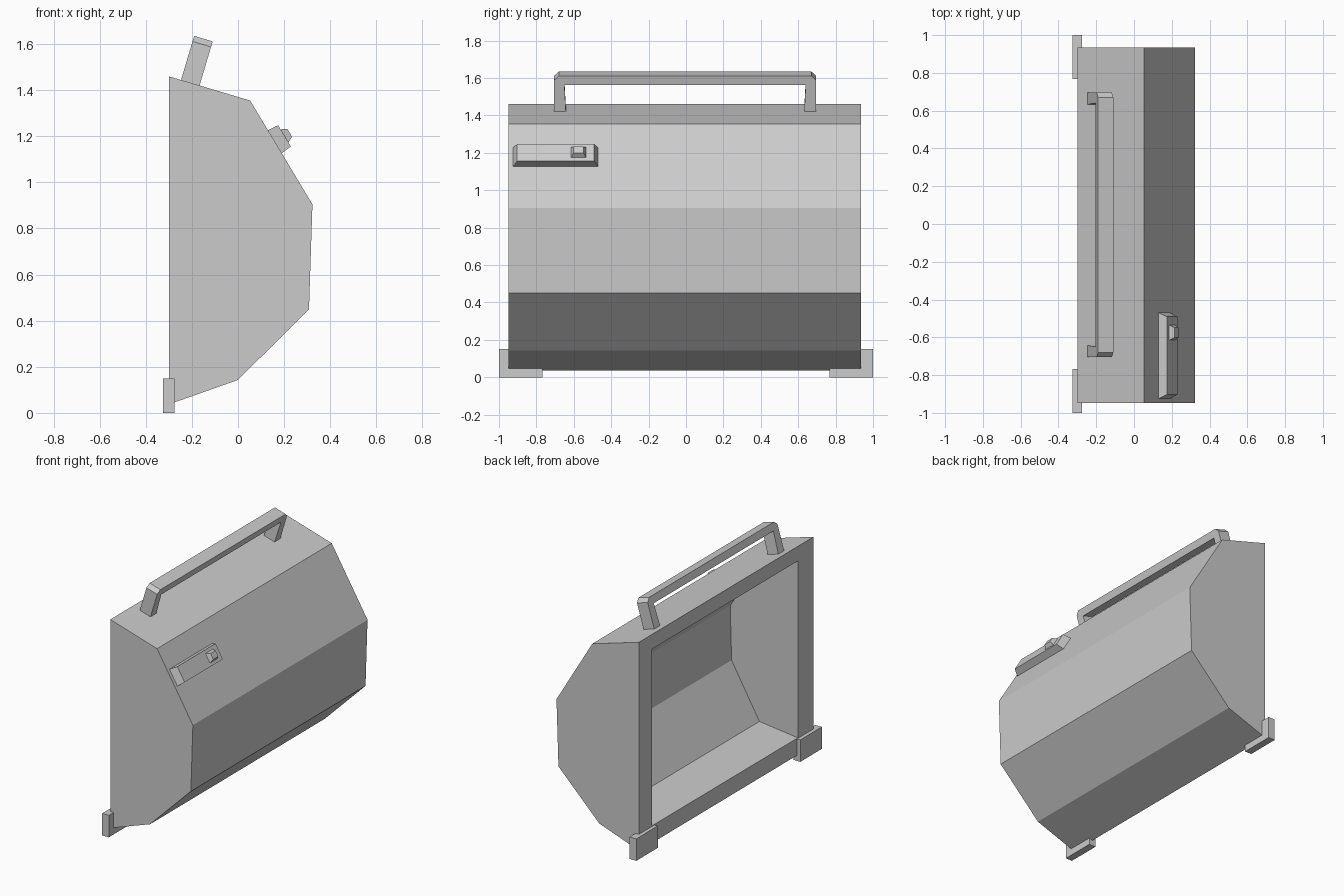
import bpy, bmesh
from mathutils import Vector

old = bpy.data.objects.get("Cube")
if old:
    bpy.data.objects.remove(old, do_unlink=True)

grey = bpy.data.materials.new("plain grey")
grey.use_nodes = True
colour = (0.6, 0.6, 0.6, 1)
grey.diffuse_color = colour
grey.node_tree.nodes["Principled BSDF"].inputs["Base Color"].default_value = colour


def finish(name, bm):
    bmesh.ops.recalc_face_normals(bm, faces=bm.faces)
    mesh = bpy.data.meshes.new(name)
    bm.to_mesh(mesh)
    bm.free()
    mesh.materials.append(grey)
    obj = bpy.data.objects.new(name, mesh)
    bpy.context.collection.objects.link(obj)
    return obj


def loft(name, start, end):
    """Solid between two matching outlines."""
    bm = bmesh.new()
    a = [bm.verts.new(p) for p in start]
    b = [bm.verts.new(p) for p in end]
    bm.faces.new(a)
    bm.faces.new(b)
    for i in range(len(a)):
        j = (i + 1) % len(a)
        bm.faces.new((a[i], a[j], b[j], b[i]))
    return finish(name, bm)


def prism(name, profile, y0, y1):
    return loft(name, [(x, y0, z) for x, z in profile], [(x, y1, z) for x, z in profile])


# Faceted shell, hollowed from its open back
shell = prism("shell", [(-0.3, 1.46), (0.053, 1.355), (0.323, 0.905), (0.308, 0.45),
                        (0, 0.143), (-0.3, 0.037)], -0.948, 0.935)
cutter = prism("cavity_cutter", [(-0.4, 1.36), (-0.3, 1.36), (-0.01, 1.27), (0.21, 0.92),
                                 (0.2, 0.55), (-0.01, 0.188), (-0.3, 0.154), (-0.4, 0.154)],
               -0.777, 0.795)
cutter.hide_render = True
cut = shell.modifiers.new("cavity", 'BOOLEAN')
cut.object = cutter
cut.solver = 'EXACT'
bpy.context.view_layer.objects.active = shell
bpy.ops.object.modifier_apply(modifier=cut.name)
bpy.data.objects.remove(cutter, do_unlink=True)

# Corner feet
for name, side in (("left_foot", 1), ("right_foot", -1)):
    rect = [(-0.325, 0), (-0.275, 0), (-0.275, 0.15), (-0.325, 0.15)]
    prism(name, rect, side * 0.768, side)

# Carrying handle standing square to the sloping top
up = Vector((0.285, 0, 0.958))
across = Vector((0.958, 0, -0.285))
base = Vector((-0.207, -0.005, 1.432))
half = [(0.7, -0.01), (0.7, 0.175), (0.675, 0.2)]
inner = [(0.645, 0.15), (0.637, -0.01)]
right = [(-y, s) for y, s in half + inner]
outline = half + right[2::-1] + right[:2:-1] + inner
outline = [base + up * s + Vector((0, y, 0)) for y, s in outline]
loft("handle", [p - across * 0.042 for p in outline], [p + across * 0.042 for p in outline])

# Latch plate and its button on the upper slope
down = Vector((0.515, 0, -0.857))
out = Vector((0.857, 0, 0.515))


def raised_block(name, centre, length, width, height, end_inset, side_inset):
    def ring(y, d, h):
        return [centre + out * h + down * d * a + Vector((0, y * b, 0))
                for a, b in ((-1, -1), (-1, 1), (1, 1), (1, -1))]
    loft(name, ring(length / 2, width / 2, 0),
         ring(length / 2 - end_inset, width / 2 - side_inset, height))


raised_block("latch_plate", Vector((0.159, -0.697, 1.176)), 0.456, 0.117, 0.05, 0.022, 0.005)
raised_block("latch_button", Vector((0.202, -0.575, 1.202)), 0.08, 0.066, 0.026, 0.013, 0.013)
